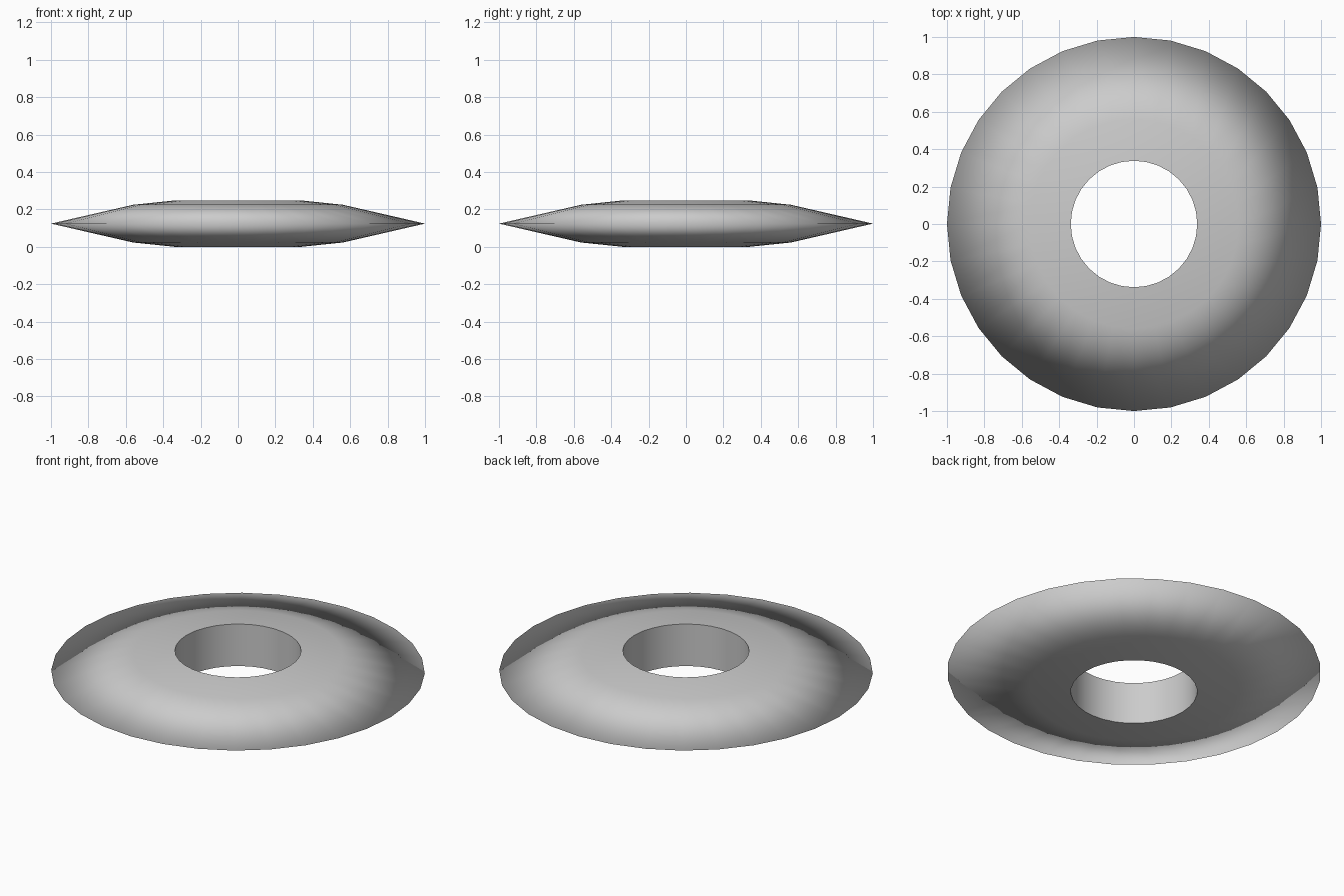
import bpy, bmesh
from math import tau, cos, sin

if "Cube" in bpy.data.objects:
    bpy.data.objects.remove(bpy.data.objects["Cube"])

SIDES = 32
# Cross-section (radius, height): top hole edge, shoulder, rim, shoulder, bottom hole edge
PROFILE = [(0.338, 0.248), (0.56, 0.225), (1.0, 0.124), (0.56, 0.023), (0.338, 0.0)]

bm = bmesh.new()
rings = [[bm.verts.new((r * cos(tau * i / SIDES), r * sin(tau * i / SIDES), z))
          for i in range(SIDES)] for r, z in PROFILE]

# Lathe the closed cross-section around z
for k, ring in enumerate(rings):
    nxt = rings[(k + 1) % len(rings)]
    for i in range(SIDES):
        j = (i + 1) % SIDES
        bm.faces.new((ring[i], nxt[i], nxt[j], ring[j])).smooth = True

# The hole edges are crisp, the rim is shaded smooth
for ring in (rings[0], rings[-1]):
    for i in range(SIDES):
        bm.edges.get((ring[i], ring[(i + 1) % SIDES])).smooth = False

bmesh.ops.recalc_face_normals(bm, faces=bm.faces)
mesh = bpy.data.meshes.new("ring_disc")
bm.to_mesh(mesh)
bm.free()
bpy.context.collection.objects.link(bpy.data.objects.new("ring_disc", mesh))
